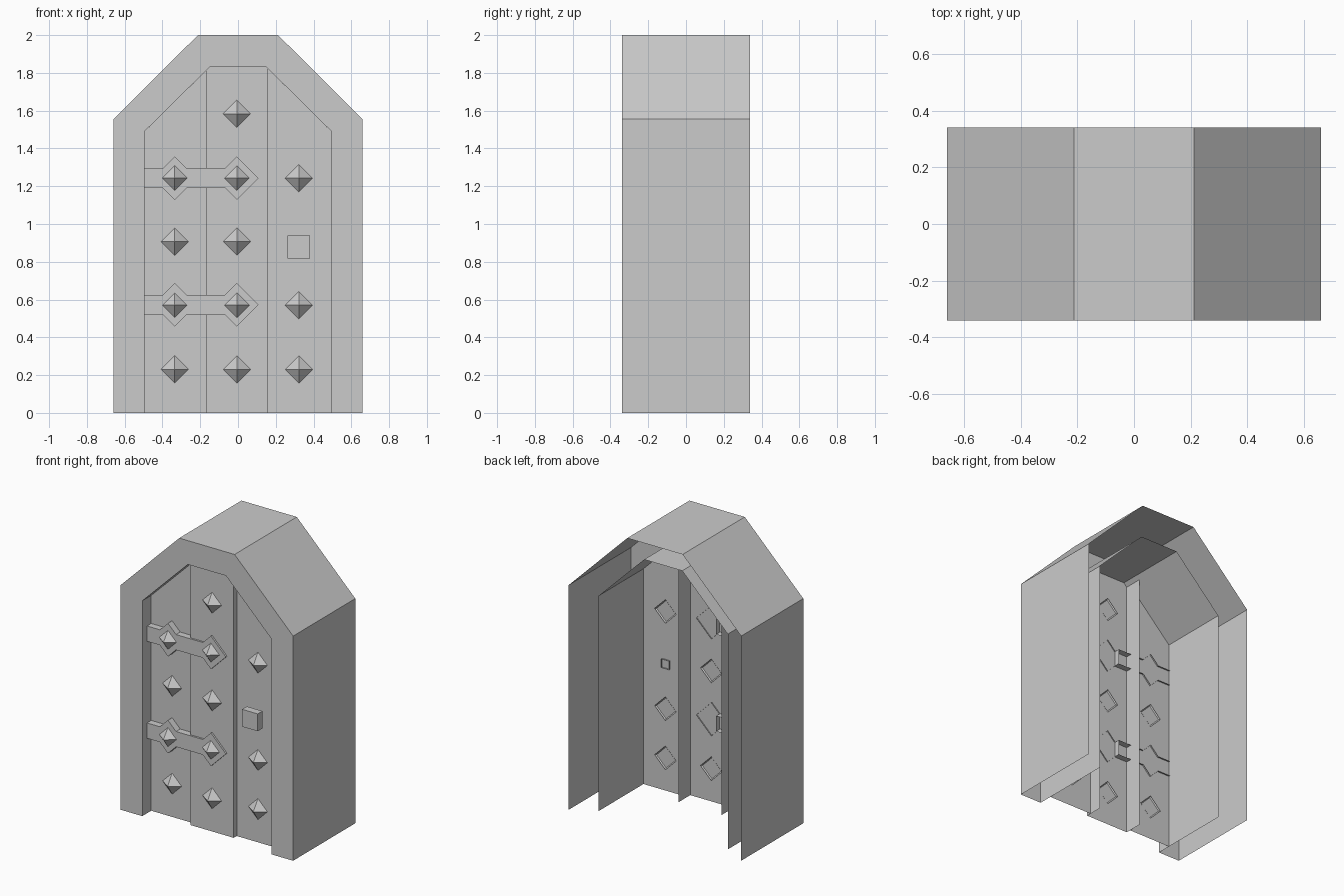
import bpy, bmesh

if "Cube" in bpy.data.objects:
    bpy.data.objects.remove(bpy.data.objects["Cube"])

SIDE_Y, MID_Y, STRAP_Y = -0.242, -0.275, -0.288   # depth of each front surface


def build(name, faces):
    """Make an object from a list of faces (each a list of points)."""
    bm = bmesh.new()
    for f in faces:
        bm.faces.new([bm.verts.new(p) for p in f])
    bmesh.ops.remove_doubles(bm, verts=bm.verts, dist=0.0005)
    me = bpy.data.meshes.new(name)
    bm.to_mesh(me)
    bm.free()
    ob = bpy.data.objects.new(name, me)
    bpy.context.collection.objects.link(ob)
    return ob


def wall(a, b, y0, y1):
    """Quad swept along y; a clockwise path (seen from the front) faces outward."""
    return [(a[0], y0, a[1]), (b[0], y0, b[1]), (b[0], y1, b[1]), (a[0], y1, a[1])]


def walls(path, y0, y1, closed=False):
    pairs = list(zip(path, path[1:] + path[:1]))
    return [wall(a, b, y0, y1) for a, b in (pairs if closed else pairs[:-1])]


def front(path, y):
    """Flat face towards the front from a clockwise path."""
    return [(x, y, z) for x, z in reversed(path)]


def rect(cx, cz, h):
    return [(cx - h, cz - h), (cx - h, cz + h), (cx + h, cz + h), (cx + h, cz - h)]


def arch(w, shoulder, t, top):
    return [(-w, 0), (-w, shoulder), (-t, top), (t, top), (w, shoulder), (w, 0)]


# Stone frame: outer hull, front ring, inner tunnel, open at the back and bottom
outer = arch(0.66, 1.555, 0.212, 2.0)
inner = arch(0.495, 1.49, 0.146, 1.835)
ring = [[(p[0], -0.34, p[1]) for p in (outer[i + 1], outer[i], inner[i], inner[i + 1])]
        for i in range(5)]
build("door_frame", walls(outer, -0.34, 0.34) + ring + walls(inner[::-1], -0.34, 0.25))

# Door planks; the middle one stands forward and has deep sides
build("left_plank", [front([(-0.495, 0), (-0.495, 1.49), (-0.17, 1.811), (-0.17, 0)], SIDE_Y)])
build("right_plank", [front([(0.16, 0), (0.16, 1.821), (0.495, 1.49), (0.495, 0)], SIDE_Y)])
mid = [(-0.17, 0), (-0.17, 1.811), (-0.146, 1.835), (0.146, 1.835), (0.16, 1.821), (0.16, 0)]
build("middle_plank", [front(mid, MID_Y), wall(mid[0], mid[1], MID_Y, -0.148),
                       wall(mid[4], mid[5], MID_Y, -0.148)])

# Hinge straps: a bar with two diamond plates, as one flat outline
B, D = 0.053, 0.115
XL, XM, XR = -0.335, -0.006, 0.322
for n, cz in enumerate((0.572, 1.243)):
    half = [(-0.495, B), (XL - D + B, B), (XL, D), (XL + D - B, B),
            (XM - D + B, B), (XM, D), (XM + D, 0)]
    path = [(x, cz + z) for x, z in half] + [(x, cz - z) for x, z in half[-2::-1]]
    faces = [front(path, STRAP_Y)]
    for a, b in zip(path, path[1:] + path[:1]):
        on_bar = (a[0] + b[0]) / 2 < XM - D + B - 0.01
        faces.append(wall(a, b, STRAP_Y, -0.232 if on_bar else -0.268))
    e = XM - D + B
    faces.append(wall((e, cz + B), (e, cz - B), -0.268, -0.232))
    build(f"hinge_strap_{n}", faces)


# Pyramid studs, base sunk slightly through the surface
def stud(name, x, z, y, h=0.075):
    back, r = y + 0.007, h + 0.008
    base = [(x - r, back, z), (x, back, z + r), (x + r, back, z), (x, back, z - r)]
    tip = (x, y - 0.05, z)
    build(name, [[base[(i + 1) % 4], base[i], tip][::-1] for i in range(4)])


rows = (0.23, 0.57, 0.907, 1.243, 1.583)
for i, z in enumerate(rows):
    strapped = i in (1, 3)
    h = 0.067 if strapped else 0.075
    stud(f"middle_stud_{i}", XM, z, STRAP_Y if strapped else MID_Y, h)
    if i < 4:
        stud(f"left_stud_{i}", XL, z, STRAP_Y if strapped else SIDE_Y, h)
        if i != 2:
            stud(f"right_stud_{i}", XR, z, SIDE_Y)

# Square door knob on a thin stem
head, stem = rect(XR, 0.878, 0.06), rect(XR, 0.878, 0.03)
build("knob_head", [front(head, -0.33), front(head, -0.278)[::-1]]
      + walls(head, -0.33, -0.278, True))
build("knob_stem", walls(stem, -0.278, -0.232, True))
